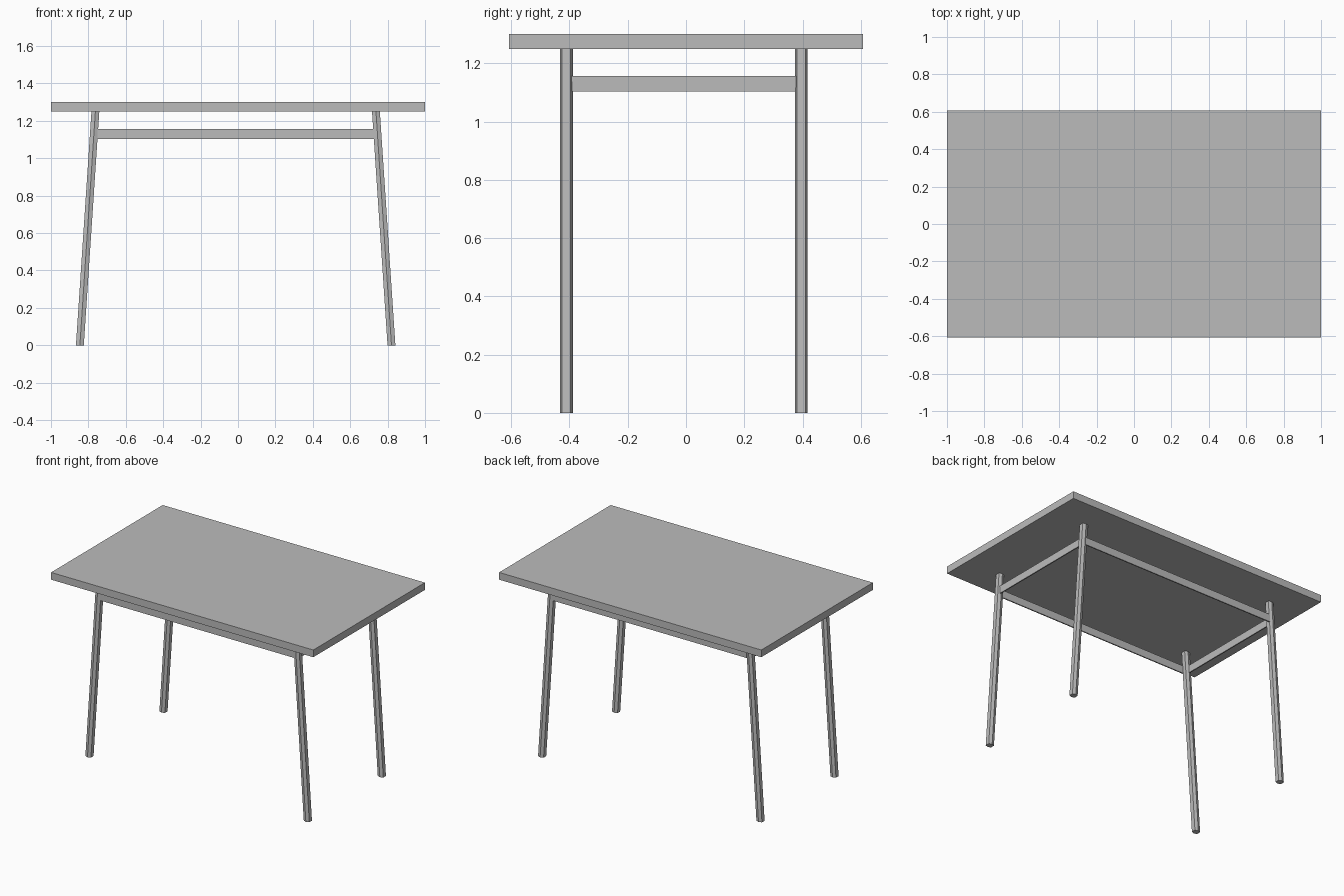
import bpy
import bmesh
from mathutils import Vector

cube = bpy.data.objects.get("Cube")
if cube:
    bpy.data.objects.remove(cube)

# Single flat grey finish
grey = bpy.data.materials.new("plain_grey")
grey.use_nodes = True
colour = (0.5, 0.5, 0.5, 1)
grey.diffuse_color = colour
grey.node_tree.nodes["Principled BSDF"].inputs["Base Color"].default_value = colour

# Frame centre, splayed leg positions and apron height
CX, CY = -0.0125, -0.0075
FOOT_X, HEAD_X, LEG_Y = 0.833, 0.75, 0.403
UNDERSIDE, THICKNESS = 1.25, 0.05
RAIL_Z, RAIL_HEIGHT, RAIL_THICKNESS = 1.13, 0.052, 0.008


def add_object(name, bm):
    bmesh.ops.recalc_face_normals(bm, faces=bm.faces)
    mesh = bpy.data.meshes.new(name)
    bm.to_mesh(mesh)
    bm.free()
    mesh.materials.append(grey)
    obj = bpy.data.objects.new(name, mesh)
    bpy.context.collection.objects.link(obj)
    return obj


def box(name, size, centre):
    bm = bmesh.new()
    bmesh.ops.create_cube(bm, size=1)
    bmesh.ops.scale(bm, vec=size, verts=bm.verts)
    bmesh.ops.translate(bm, vec=centre, verts=bm.verts)
    return add_object(name, bm)


def leg(name, foot, head):
    # Six-sided bar with a ridge along its front and back, level at both ends
    w, d, ridge = 0.021, 0.0145, 0.022
    profile = [(w, -d), (w, d), (0, ridge), (-w, d), (-w, -d), (0, -ridge)]
    bm = bmesh.new()
    bottom, top = [[bm.verts.new(end + Vector((x, y, 0))) for x, y in profile]
                   for end in (foot, head)]
    bm.faces.new(bottom)
    bm.faces.new(top)
    for i in range(len(profile)):
        j = (i + 1) % len(profile)
        bm.faces.new((bottom[i], bottom[j], top[j], top[i]))
    return add_object(name, bm)


# Table top
box("table_top", (2, 1.216, THICKNESS), (0, 0, UNDERSIDE + THICKNESS / 2))

# Four legs, splayed sideways
for sx, side in ((1, "left"), (-1, "right")):
    for sy, end in ((-1, "front"), (1, "back")):
        y = CY + sy * LEG_Y
        leg(f"{end}_{side}_leg",
            Vector((CX + sx * FOOT_X, y, 0)),
            Vector((CX + sx * HEAD_X, y, UNDERSIDE)))

# Thin rails joining the legs
for sy, end in ((-1, "front"), (1, "back")):
    box(f"{end}_rail", (1.495, RAIL_THICKNESS, RAIL_HEIGHT),
        (-0.005, CY + sy * 0.417, RAIL_Z))
for sx, side in ((1, "left"), (-1, "right")):
    box(f"{side}_rail", (RAIL_THICKNESS, 0.776, RAIL_HEIGHT),
        (CX + sx * 0.764, CY, RAIL_Z))
